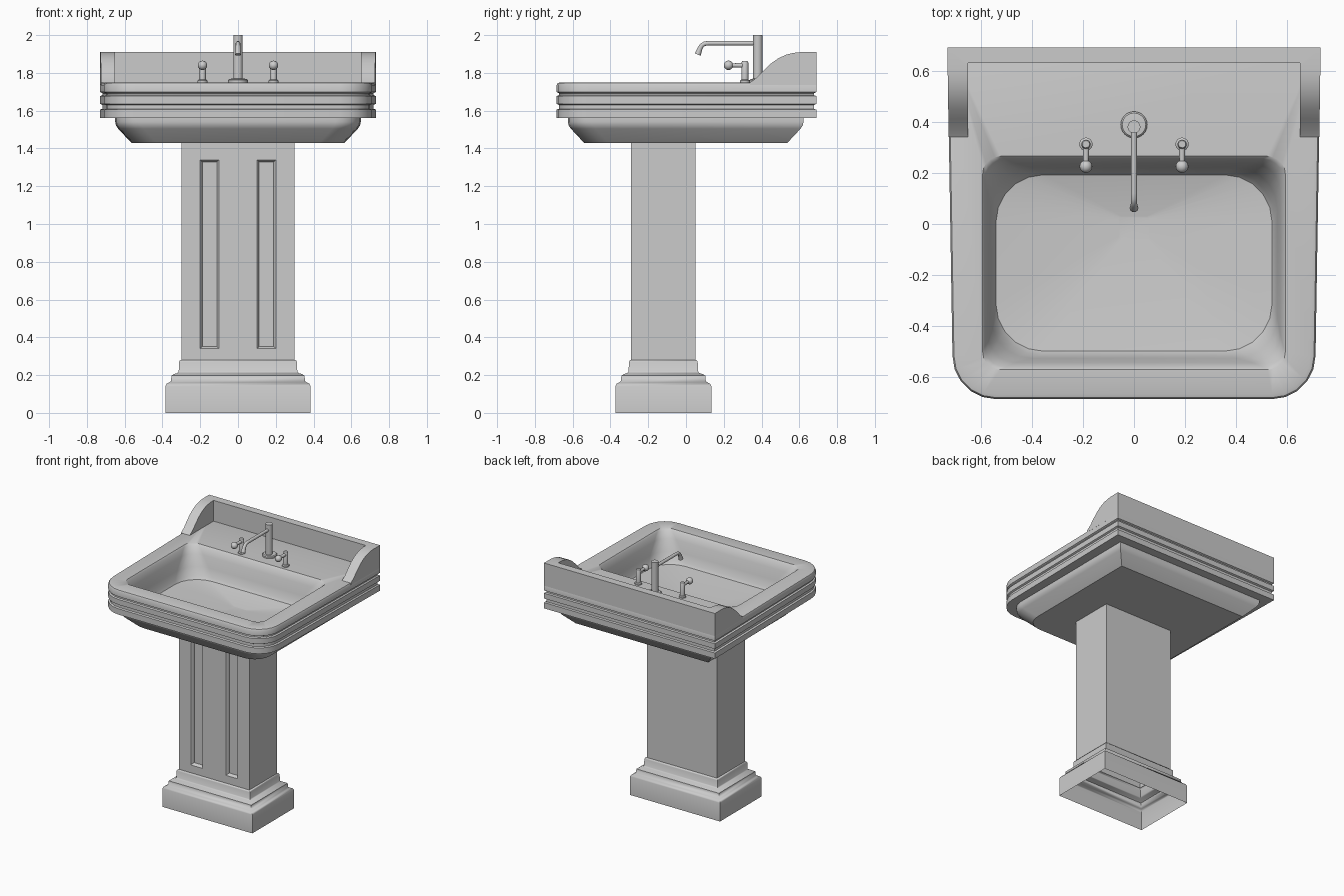
import bpy, bmesh, math
from mathutils import Vector

if "Cube" in bpy.data.objects:
    bpy.data.objects.remove(bpy.data.objects["Cube"])


def finish(bm, name, angle=35):
    bmesh.ops.remove_doubles(bm, verts=bm.verts, dist=0.0005)
    me = bpy.data.meshes.new(name)
    bm.to_mesh(me)
    bm.free()
    ob = bpy.data.objects.new(name, me)
    bpy.context.collection.objects.link(ob)
    bpy.ops.object.select_all(action='DESELECT')
    ob.select_set(True)
    bpy.context.view_layer.objects.active = ob
    bpy.ops.object.shade_smooth_by_angle(angle=math.radians(angle))
    return ob


def ring(wf, wb, y0, y1, rf, rb, z, seg=5):
    """Rounded rectangle with its own front/back half width and corner radius."""
    pts = []
    for sx, w, y, r, a0 in ((1, wf, y0 + rf, rf, -90), (1, wb, y1 - rb, rb, 0),
                            (-1, wb, y1 - rb, rb, 90), (-1, wf, y0 + rf, rf, 180)):
        for i in range(seg + 1):
            a = math.radians(a0 + 90 * i / seg)
            pts.append(Vector((sx * (w - r) + r * math.cos(a), y + r * math.sin(a), z)))
    return pts


def loft(bm, rings, cap_start=False, cap_end=False):
    vs = [[bm.verts.new(p) for p in r] for r in rings]
    n = len(vs[0])
    for a, b in zip(vs, vs[1:]):
        for i in range(n):
            j = (i + 1) % n
            bm.faces.new((a[i], a[j], b[j], b[i]))
    if cap_start:
        bm.faces.new(vs[0][::-1])
    if cap_end:
        bm.faces.new(vs[-1])


def tube(bm, stations, seg=16):
    """Round sections along a path in the local y-z plane: (point, radius)."""
    pts = [Vector(p) for p, r in stations]
    rings = []
    for i, (p, r) in enumerate(stations):
        t = pts[min(i + 1, len(pts) - 1)] - pts[max(i - 1, 0)]
        u = Vector((1, 0, 0))
        v = t.normalized().cross(u)
        rings.append([pts[i] + r * (math.cos(2 * math.pi * k / seg) * u +
                                    math.sin(2 * math.pi * k / seg) * v) for k in range(seg)])
    loft(bm, rings, True, True)


# Basin: underside, grooved slab edge, rim and bowl in one loft
R = []
for d, z in ((0.085, 1.43), (0.015, 1.505), (0.004, 1.522), (0, 1.54), (0, 1.56)):
    R.append(ring(0.645 - d, 0.65 - d, -0.625 + d, 0.622 - d, 0.13, 0.0, z))
for d, z in ((0, 1.56), (0, 1.605), (0.012, 1.61), (0.012, 1.63), (0, 1.636), (0, 1.677),
             (0.012, 1.682), (0.012, 1.692), (0, 1.698), (0, 1.735), (0.006, 1.746), (0.02, 1.75)):
    R.append(ring(0.71 - d, 0.73 - d, -0.685 + d, 0.69 - d, 0.17 - d, 0.0, z))
for d, z, r in ((0, 1.75, 0.07), (0.008, 1.738, 0.08), (0.02, 1.69, 0.11), (0.032, 1.61, 0.16),
                (0.042, 1.55, 0.185), (0.052, 1.53, 0.185)):
    R.append(ring(0.592 - d, 0.592 - d, -0.57 + d * 1.4, 0.265 - d * 1.4, r, r, z))
R.append(ring(0.06, 0.06, -0.06, 0.03, 0.01, 0.01, 1.48))
bm = bmesh.new()
loft(bm, R, True, True)
finish(bm, "basin")

# Splashback with curved side wings, hollowed by a cutter box
prof = [(0.34, 1.735), (0.34, 1.75), (0.375, 1.775), (0.41, 1.812), (0.45, 1.85), (0.49, 1.878),
        (0.53, 1.896), (0.57, 1.906), (0.61, 1.91), (0.69, 1.91), (0.69, 1.735)]
half = lambda y: 0.71 + 0.02 * (y + 0.685) / 1.375
bm = bmesh.new()
loft(bm, [[Vector((s * half(y), y, z)) for y, z in prof] for s in (-1, 1)], True, True)
bmesh.ops.recalc_face_normals(bm, faces=bm.faces)
splash = finish(bm, "splashback")
bpy.ops.mesh.primitive_cube_add(size=1, location=(0, 0.33, 1.8))
cutter = bpy.context.object
cutter.name = "splash_cutter"
cutter.scale = (1.3, 0.6, 0.6)
cutter.hide_render = True
bpy.context.view_layer.update()
mod = splash.modifiers.new("hollow", 'BOOLEAN')
mod.operation = 'DIFFERENCE'
mod.solver = 'EXACT'
mod.object = cutter
splash.modifiers.move(len(splash.modifiers) - 1, 0)
bpy.context.view_layer.objects.active = splash
bpy.ops.object.modifier_apply(modifier="hollow")
bpy.data.objects.remove(cutter)


def rect(d, z):
    return [Vector((x, y, z)) for x, y in ((-0.3 - d, -0.29 - d), (0.3 + d, -0.29 - d),
                                           (0.3 + d, 0.05 + d), (-0.3 - d, 0.05 + d))]


# Stepped hollow base
bm = bmesh.new()
loft(bm, [rect(d, z) for d, z in ((0.084, 0), (0.084, 0.142), (0.078, 0.154), (0.066, 0.16),
                                  (0.055, 0.168), (0.052, 0.197), (0.04, 0.205), (0.02, 0.211),
                                  (0.014, 0.22), (0.012, 0.27), (0.008, 0.278), (0, 0.28))])
finish(bm, "pedestal_base", 50)

# Pedestal column with two recessed front panels
bm = bmesh.new()
xs, zs = (-0.3, -0.2, -0.1, 0.1, 0.2, 0.3), (0.28, 0.34, 1.34, 1.43)
g = [[bm.verts.new((x, -0.29, z)) for x in xs] for z in zs]
panels = []
for j in range(3):
    for i in range(5):
        f = bm.faces.new((g[j][i], g[j][i + 1], g[j + 1][i + 1], g[j + 1][i]))
        if j == 1 and i in (1, 3):
            panels.append(f)
bm.normal_update()
for t, depth in ((0.007, -0.004), (0.009, -0.022)):
    bmesh.ops.inset_individual(bm, faces=panels, thickness=t, depth=depth)
lo, hi = rect(0, 0.28), rect(0, 1.43)
for i in (1, 2, 3):
    j = (i + 1) % 4
    bm.faces.new([bm.verts.new(p) for p in (lo[i], lo[j], hi[j], hi[i])])
finish(bm, "pedestal_column")

# Tap: foot, column and spout
bm = bmesh.new()
tube(bm, [((0, 0.388, z), r) for z, r in ((1.745, 0.052), (1.762, 0.052), (1.768, 0.046), (1.77, 0.026))], 24)
tube(bm, [((0, 0.38, 1.76), 0.025), ((0, 0.38, 2.0), 0.025)], 24)
tube(bm, [((0, 0.38, 1.957), 0.012), ((0, 0.12, 1.957), 0.012), ((0, 0.1, 1.955), 0.012),
          ((0, 0.085, 1.947), 0.012), ((0, 0.075, 1.932), 0.013), ((0, 0.062, 1.897), 0.017)])
finish(bm, "tap")

# Two lever handles with ball ends
for side, sx in (("left", -1), ("right", 1)):
    bm = bmesh.new()
    tube(bm, [((0, 0.312, z), r) for z, r in ((1.745, 0.026), (1.76, 0.026), (1.765, 0.018),
                                              (1.855, 0.018), (1.862, 0.014))])
    tube(bm, [((0, 0.312, 1.84), 0.013), ((0, 0.23, 1.84), 0.01)])
    tube(bm, [((0, 0.225 + 0.025 * math.cos(a), 1.84), max(0.025 * math.sin(a), 0.002))
              for a in [math.pi * k / 10 for k in range(11)]])
    bmesh.ops.translate(bm, verts=bm.verts, vec=(sx * 0.188, 0, 0))
    finish(bm, side + "_handle")
